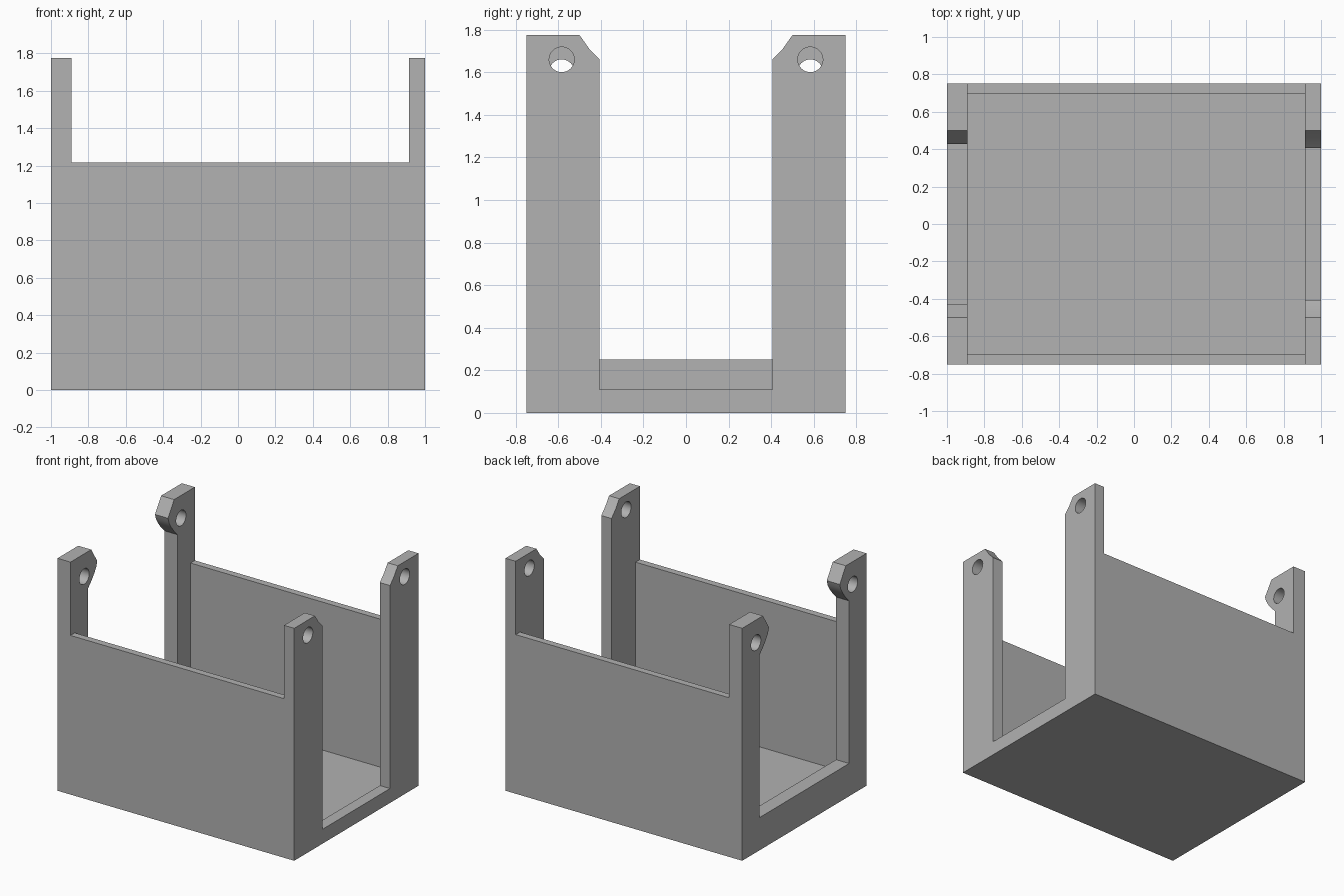
import bpy
import bmesh
import math

cube = bpy.data.objects.get("Cube")
if cube:
    bpy.data.objects.remove(cube, do_unlink=True)

# Single plain grey
grey = bpy.data.materials.new("plain_grey")
grey.use_nodes = True
colour = (0.445, 0.445, 0.445, 1.0)
grey.diffuse_color = colour
grey.node_tree.nodes["Principled BSDF"].inputs["Base Color"].default_value = colour

HALF_WIDTH = 0.75
TOP = 1.775
LEFT_INNER, RIGHT_INNER = 0.914, -0.89


def extrude_profile(name, half, x0, x1):
    """Mirror a half profile of (y, z) points about y = 0 and extrude it along x."""
    outline = half + [(-y, z) for y, z in reversed(half)]
    bm = bmesh.new()
    face = bm.faces.new([bm.verts.new((x0, y, z)) for y, z in outline])
    grown = bmesh.ops.extrude_face_region(bm, geom=[face])
    moved = [g for g in grown["geom"] if isinstance(g, bmesh.types.BMVert)]
    bmesh.ops.translate(bm, verts=moved, vec=(x1 - x0, 0, 0))
    bmesh.ops.recalc_face_normals(bm, faces=bm.faces[:])
    mesh = bpy.data.meshes.new(name)
    bm.to_mesh(mesh)
    bm.free()
    mesh.materials.append(grey)
    obj = bpy.data.objects.new(name, mesh)
    bpy.context.collection.objects.link(obj)
    return obj


def activate(obj):
    bpy.ops.object.select_all(action="DESELECT")
    obj.select_set(True)
    bpy.context.view_layer.objects.active = obj


def drill(obj, y, z, x):
    """Cut a round pin hole through a post along x."""
    bpy.ops.mesh.primitive_cylinder_add(vertices=40, radius=0.059, depth=0.5,
                                        location=(x, y, z),
                                        rotation=(0, math.pi / 2, 0))
    cutter = bpy.context.object
    cutter.name = "hole_cutter"
    cutter.hide_render = True
    cutter.data.materials.append(grey)
    activate(obj)
    mod = obj.modifiers.new("pin_hole", "BOOLEAN")
    mod.operation = "DIFFERENCE"
    mod.solver = "EXACT"
    mod.object = cutter
    bpy.ops.object.modifier_apply(modifier=mod.name)
    bpy.data.objects.remove(cutter, do_unlink=True)


# Floor with the thin front and back walls
tray = extrude_profile("floor_and_walls", [
    (HALF_WIDTH, 0), (HALF_WIDTH, 1.215), (0.698, 1.215), (0.698, 0.085),
], RIGHT_INNER, LEFT_INNER)

# Straight posts over a low sill
left_end = extrude_profile("left_end_frame", [
    (HALF_WIDTH, 0), (HALF_WIDTH, TOP), (0.5, TOP), (0.455, 1.711),
    (0.406, 1.66), (0.406, 0.11),
], LEFT_INNER, 1.0)

# Narrow posts with wider rounded heads over a taller sill
right_end = extrude_profile("right_end_frame", [
    (HALF_WIDTH, 0), (HALF_WIDTH, TOP), (0.5, TOP), (0.427, 1.66),
    (0.438, 1.622), (0.463, 1.58), (0.498, 1.535), (0.54, 1.492),
    (0.54, 0.25),
], -1.0, RIGHT_INNER)

# Pin holes
for frame, x, z in ((left_end, 0.96, 1.66), (right_end, -0.945, 1.602)):
    for side in (-1, 1):
        drill(frame, side * 0.584, z, x)

for part in (tray, left_end, right_end):
    activate(part)
    bpy.ops.object.shade_smooth_by_angle(angle=math.radians(30))
